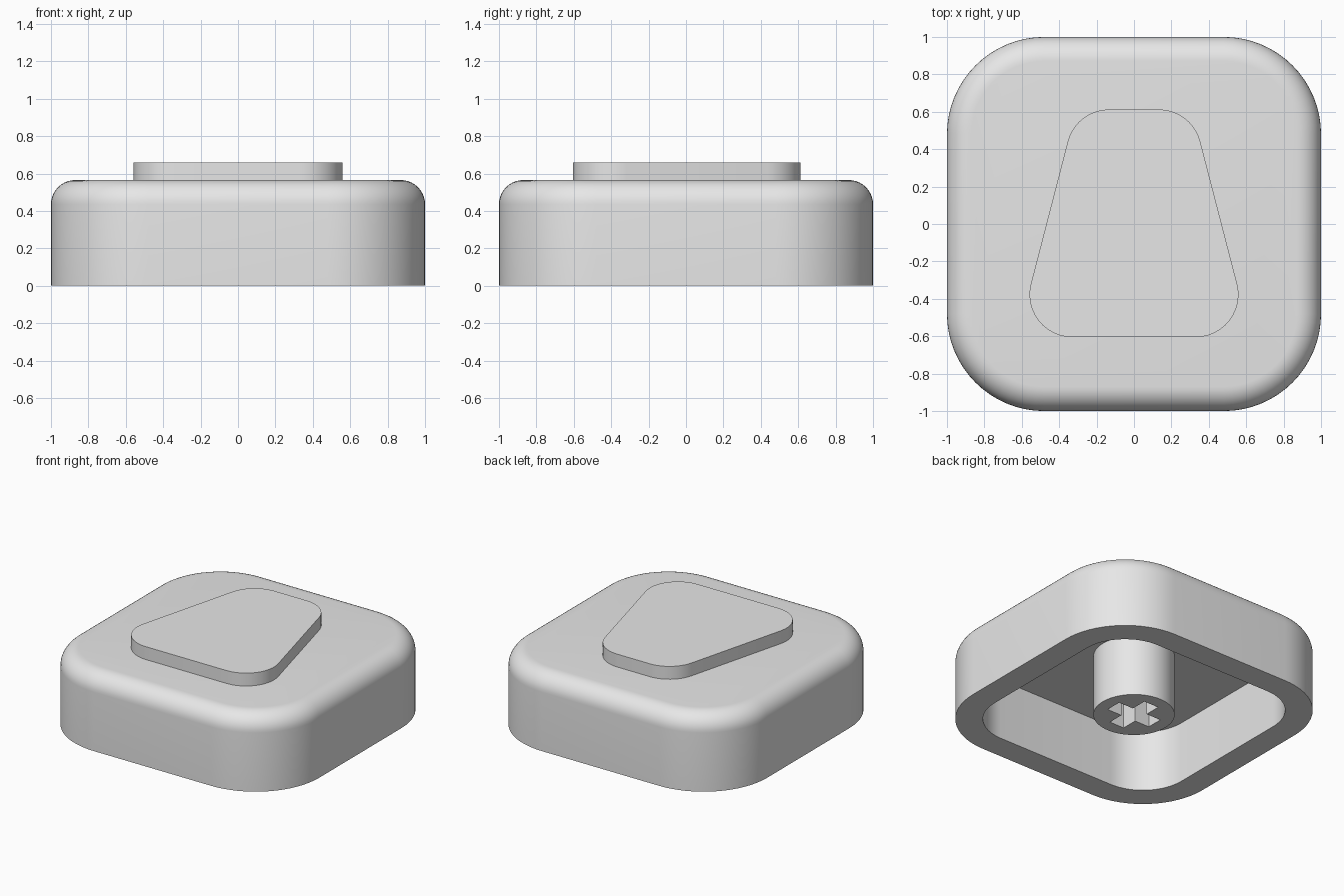
import bpy, bmesh, math
from mathutils import Vector

cube = bpy.data.objects.get("Cube")
if cube:
    bpy.data.objects.remove(cube, do_unlink=True)

# One plain grey plastic
grey = bpy.data.materials.new("grey_plastic")
grey.use_nodes = True
grey.diffuse_color = (0.8, 0.8, 0.8, 1)
grey.node_tree.nodes["Principled BSDF"].inputs["Base Color"].default_value = (0.8, 0.8, 0.8, 1)

HEIGHT = 0.565       # flat top of the cap
FILLET = 0.13        # rounding of the top edge
CORNER = 0.52        # plan corner radius
WALL = 0.185
CEILING = 0.45       # underside of the top


def rounded_square(half, radius, steps=16):
    """Outline of a square with round corners."""
    points = []
    for quarter in range(4):
        mid = math.pi / 4 + quarter * math.pi / 2
        cx = math.copysign(half - radius, math.cos(mid))
        cy = math.copysign(half - radius, math.sin(mid))
        for i in range(steps + 1):
            a = quarter * math.pi / 2 + i / steps * math.pi / 2
            points.append((cx + radius * math.cos(a), cy + radius * math.sin(a)))
    return points


def circle(radius, steps=64):
    return [(radius * math.cos(i * math.tau / steps), radius * math.sin(i * math.tau / steps))
            for i in range(steps)]


def round_corners(corners, radius, steps=12):
    """Replace each corner of a convex polygon by a tangent arc."""
    points = []
    for i, corner in enumerate(corners):
        p = Vector(corner)
        to_prev = (Vector(corners[i - 1]) - p).normalized()
        to_next = (Vector(corners[(i + 1) % len(corners)]) - p).normalized()
        half_angle = to_prev.angle(to_next) / 2
        center = p + (to_prev + to_next).normalized() * radius / math.sin(half_angle)
        start = p + to_prev * radius / math.tan(half_angle) - center
        sweep = math.pi - 2 * half_angle
        for k in range(steps + 1):
            a = sweep * k / steps
            c, s = math.cos(a), math.sin(a)
            points.append((center.x + start.x * c - start.y * s,
                           center.y + start.x * s + start.y * c))
    return points


def loft(name, rings):
    """Skin a stack of (outline, z) rings and close both ends."""
    bm = bmesh.new()
    loops = [[bm.verts.new((x, y, z)) for x, y in outline] for outline, z in rings]
    for low, high in zip(loops, loops[1:]):
        n = len(low)
        for i in range(n):
            j = (i + 1) % n
            bm.faces.new((low[i], low[j], high[j], high[i]))
    bm.faces.new(loops[0][::-1])
    bm.faces.new(loops[-1])
    bmesh.ops.recalc_face_normals(bm, faces=bm.faces)
    mesh = bpy.data.meshes.new(name)
    bm.to_mesh(mesh)
    bm.free()
    mesh.materials.append(grey)
    obj = bpy.data.objects.new(name, mesh)
    bpy.context.collection.objects.link(obj)
    return obj


def activate(obj):
    bpy.ops.object.select_all(action="DESELECT")
    obj.select_set(True)
    bpy.context.view_layer.objects.active = obj


def smooth(obj):
    activate(obj)
    bpy.ops.object.shade_smooth_by_angle(angle=math.radians(30))


# Hollow cap: ceiling, inner wall, rim, outer wall, rounded top edge
inner = rounded_square(1 - WALL, CORNER - WALL)
cap_rings = [(inner, CEILING), (inner, 0), (rounded_square(1, CORNER), 0)]
for i in range(11):
    a = i / 10 * math.pi / 2
    inset = FILLET * (1 - math.cos(a))
    cap_rings.append((rounded_square(1 - inset, CORNER - inset),
                      HEIGHT - FILLET + FILLET * math.sin(a)))
smooth(loft("cap_shell", cap_rings))

# Raised tapered pad on the top
pad = round_corners([(-0.625, -0.605), (0.625, -0.605), (0.31, 0.612), (-0.31, 0.612)], 0.228)
smooth(loft("raised_pad", [(pad, HEIGHT - 0.01), (pad, 0.66)]))

# Round stem underneath with a cross-shaped socket
stem = loft("stem", [(circle(0.272), 0), (circle(0.272), CEILING + 0.01)])
ARM, THICK = 0.18, 0.06
cross = []
quarter = [(ARM, -THICK), (ARM, THICK), (THICK, THICK)]
for turn in range(4):
    cross += quarter
    quarter = [(-y, x) for x, y in quarter]
cutter = loft("socket_cutter", [(cross, -0.1), (cross, 0.4)])
cutter.hide_render = True
cut = stem.modifiers.new("socket", "BOOLEAN")
cut.operation = "DIFFERENCE"
cut.solver = "EXACT"
cut.object = cutter
activate(stem)
bpy.ops.object.modifier_apply(modifier=cut.name)
bpy.data.objects.remove(cutter, do_unlink=True)
smooth(stem)
